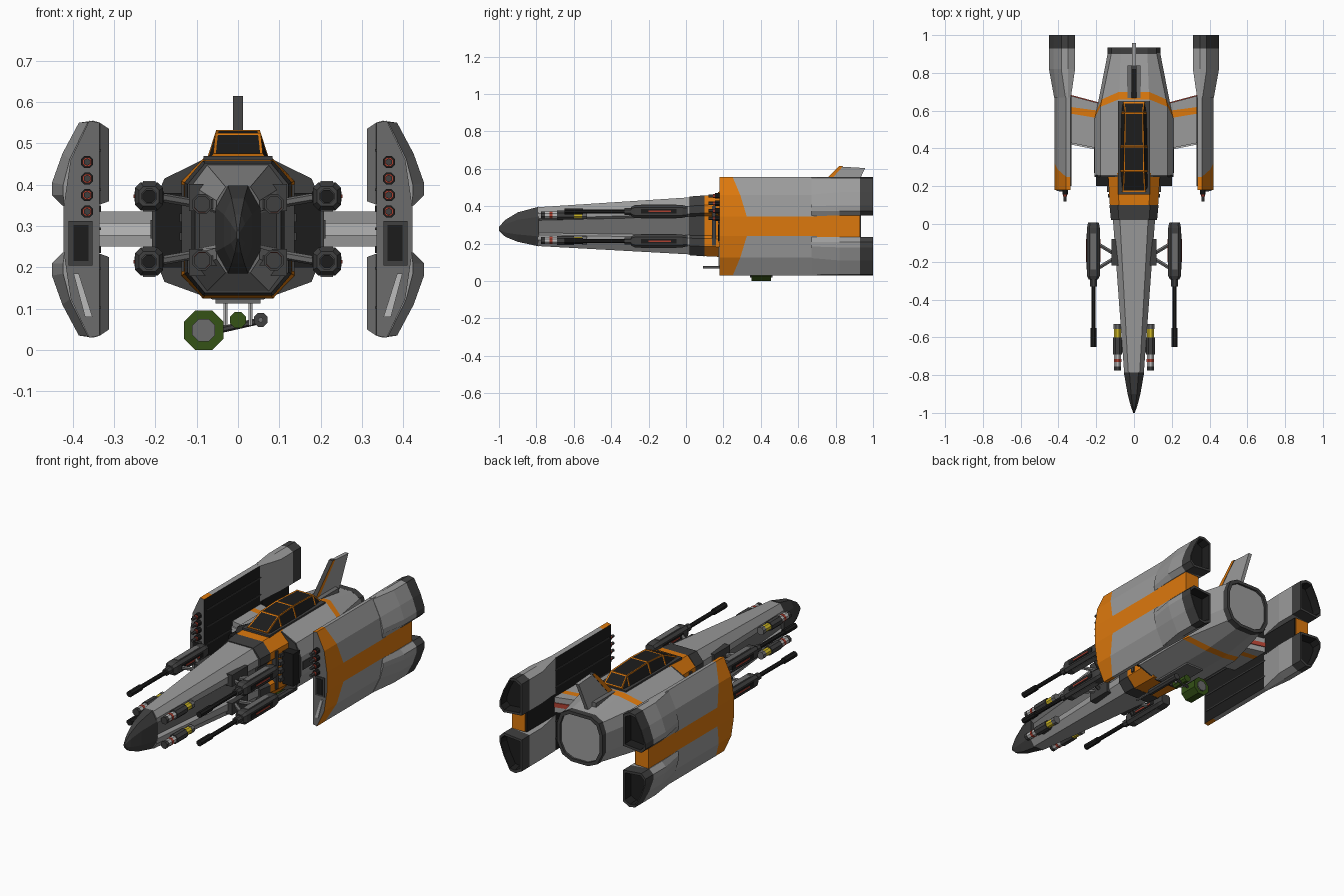
import bpy, bmesh, math
from mathutils import Vector

if "Cube" in bpy.data.objects:
    bpy.data.objects.remove(bpy.data.objects["Cube"])

COLORS = {
    "hull_grey": (0.33, 0.33, 0.33), "mid_grey": (0.15, 0.15, 0.15), "dark_grey": (0.05, 0.05, 0.05),
    "black": (0.012, 0.012, 0.012), "orange": (0.72, 0.19, 0.004), "green": (0.035, 0.085, 0.008),
    "yellow": (0.65, 0.5, 0.02), "red": (0.42, 0.05, 0.03), "light_grey": (0.5, 0.5, 0.5)}
MATS = {}
for key, rgb in COLORS.items():
    MATS[key] = bpy.data.materials.new(key)
    MATS[key].diffuse_color = (*rgb, 1)


def finish(name, bm, mats, mirror):
    bmesh.ops.recalc_face_normals(bm, faces=bm.faces)
    me = bpy.data.meshes.new(name)
    bm.to_mesh(me)
    bm.free()
    for m in mats:
        me.materials.append(MATS[m])
    ob = bpy.data.objects.new(name, me)
    bpy.context.collection.objects.link(ob)
    if mirror:
        ob.modifiers.new("Mirror", 'MIRROR')
    return ob


def loft(name, rings, mats, rule=None, mirror=False, inset=None):
    """Skin closed rings. rule(segment, centre, normal) gives a material index; segment -1 / n are the caps."""
    if isinstance(mats, str):
        mats = [mats]
    bm = bmesh.new()
    vs = [[bm.verts.new(p) for p in r] for r in rings]
    n, seg = len(rings[0]), {}
    seg[bm.faces.new(vs[0])] = -1
    for s in range(len(rings) - 1):
        for i in range(n):
            j = (i + 1) % n
            seg[bm.faces.new((vs[s][i], vs[s][j], vs[s + 1][j], vs[s + 1][i]))] = s
    seg[bm.faces.new(vs[-1])] = len(rings) - 1
    bmesh.ops.recalc_face_normals(bm, faces=bm.faces)
    if rule:
        for f, s in seg.items():
            f.material_index = rule(s, f.calc_center_median(), f.normal)
    if inset:  # glass panes inside a frame
        panes = [f for f in bm.faces if f.normal.z > -0.5]
        bmesh.ops.inset_individual(bm, faces=panes, thickness=inset, depth=-0.002)
        for f in panes:
            f.material_index = 1
    return finish(name, bm, mats, mirror)


def sym(y, half):
    """Left-right symmetric ring from right-hand (x, z) points, top to bottom; y may be one value per point."""
    ys = y if isinstance(y, (list, tuple)) else [y] * len(half)
    right = [(x, yy, z) for (x, z), yy in zip(half, ys)]
    return right + [(-x, yy, z) for x, yy, z in reversed(right)]


def box(name, x, y, z, mat, mirror=False):
    rings = [[(x[0], yy, z[0]), (x[1], yy, z[0]), (x[1], yy, z[1]), (x[0], yy, z[1])] for yy in y]
    return loft(name, rings, mat, mirror=mirror)


def tube(name, p0, p1, r, mat, n=8, mirror=False):
    p0, p1 = Vector(p0), Vector(p1)
    q = (p1 - p0).to_track_quat('Z', 'Y')
    ang = [(i + 0.5) * math.tau / n for i in range(n)]
    rings = [[p + q @ Vector((r * math.cos(a), r * math.sin(a), 0)) for a in ang] for p in (p0, p1)]
    return loft(name, rings, mat, mirror=mirror)


def scaled(ring, k, y):
    c = sum((Vector(p) for p in ring), Vector()) / len(ring)
    return [(c.x + (p[0] - c.x) * k, y, c.z + (p[2] - c.z) * k) for p in ring]


# nose cone
def nose(y, w, zt, zb):
    m = (zt + zb) / 2
    h = (zt - zb) / 2
    return sym(y, [(w * 0.45, zt), (w, m + h * 0.5), (w, m - h * 0.5), (w * 0.45, zb)])
loft("nose_cone", [nose(-1, 0.004, 0.29, 0.268), nose(-0.965, 0.017, 0.328, 0.236), nose(-0.9, 0.034, 0.367, 0.21),
                   nose(-0.785, 0.054, 0.398, 0.185)], "dark_grey")

# forward fuselage with a recessed channel along each side
def fore(y, t, w, zt, zb):
    s, m = (zt - zb) / 0.31, (zt + zb) / 2
    return sym(y, [(t, zt), (w, m + 0.105 * s), (w, m + 0.065 * s), (w - 0.018, m + 0.05 * s),
                   (w - 0.018, m - 0.05 * s), (w, m - 0.065 * s), (w, m - 0.105 * s), (t, zb)])
loft("forward_fuselage", [fore(-0.79, 0.03, 0.052, 0.395, 0.187), fore(0.03, 0.075, 0.112, 0.448, 0.142)],
     ["hull_grey", "mid_grey"], lambda s, c, n: 1 if abs(n.z) < 0.75 and abs(c.z - 0.293) < 0.06 else 0)
loft("neck_frame", [fore(0.02, 0.08, 0.122, 0.452, 0.138), fore(0.1, 0.085, 0.13, 0.458, 0.132)], "dark_grey")
loft("neck_band", [fore(0.1, 0.08, 0.128, 0.458, 0.133), fore(0.27, 0.085, 0.138, 0.463, 0.125)], "orange")
box("neck_side_frame", (0.11, 0.137), (0.14, 0.16), (0.19, 0.4), "dark_grey", True)
for i in range(4):
    z = 0.22 + i * 0.045
    box(f"neck_vent_{i}", (0.11, 0.142), (0.17, 0.25), (z, z + 0.02), "dark_grey", True)

# main hull, with an orange chevron stripe
MID = [(0.08, 0.463), (0.178, 0.415), (0.208, 0.345), (0.208, 0.24), (0.178, 0.165), (0.06, 0.122)]
TAIL = [(0.07, 0.425), (0.115, 0.40), (0.135, 0.345), (0.135, 0.24), (0.105, 0.18), (0.05, 0.155)]
NEAR = [(a * 0.87 + b * 0.13, c * 0.87 + d * 0.13) for (a, c), (b, d) in zip(MID, TAIL)]
stripe = [0.66, 0.62, 0.56, 0.56, 0.62, 0.66]
loft("main_hull", [sym(0.26, MID), sym(stripe, MID), sym([y + 0.04 for y in stripe], NEAR), sym(0.925, TAIL)],
     ["hull_grey", "orange", "black"], lambda s, c, n: {-1: 2, 1: 1}.get(s, 0))
loft("hull_front_rim", [sym(0.25, MID), sym(0.262, MID),
                        sym(0.262, [(x * 0.9, 0.293 + (z - 0.293) * 0.9) for x, z in MID])], "dark_grey")
box("intake_fairing", (0.13, 0.2), (0.2, 0.26), (0.2, 0.38), "black", True)
box("hull_side_strip", (0.2, 0.212), (0.27, 0.42), (0.27, 0.315), "dark_grey", True)

# main engine exhaust with spokes
tail = sym(0.92, TAIL)
loft("main_exhaust", [scaled(tail, 1.03, 0.9), scaled(tail, 1.03, 0.935), scaled(tail, 0.9, 0.935),
                      scaled(tail, 0.88, 0.91)], ["dark_grey", "black"], lambda s, c, n: 1 if s == 3 else 0)
for i in range(3):
    a = math.pi / 2 + i * math.pi / 3
    dx, dz = 0.112 * math.cos(a), 0.112 * math.sin(a)
    tube(f"exhaust_spoke_{i}", (-dx, 0.918, 0.291 - dz), (dx, 0.918, 0.291 + dz), 0.007, "dark_grey", 4)

# canopy: orange frame, dark panes
def cab(y, b, t, zt):
    return [(b, y, 0.455), (t, y, zt), (-t, y, zt), (-b, y, 0.455)]
loft("canopy", [cab(0.17, 0.078, 0.06, 0.475), cab(0.28, 0.078, 0.055, 0.525), cab(0.41, 0.077, 0.053, 0.532),
                cab(0.59, 0.072, 0.05, 0.525), cab(0.645, 0.066, 0.055, 0.475)], ["orange", "black"], inset=0.009)
box("canopy_sill", (-0.084, 0.084), (0.155, 0.65), (0.45, 0.47), "dark_grey")

# tail fin
def fin(x, pts):
    return [(x, y, z) for y, z in pts]
blade = [(0.66, 0.44), (0.82, 0.612), (0.958, 0.604), (0.87, 0.42)]
loft("tail_fin", [fin(-0.01, blade), fin(0.01, blade)], "hull_grey")
edge = [(0.655, 0.45), (0.818, 0.615), (0.84, 0.614), (0.69, 0.45)]
loft("fin_leading_edge", [fin(-0.012, edge), fin(0.012, edge)], ["dark_grey", "orange"],
     lambda s, c, n: 1 if abs(n.x) > 0.9 else 0)
box("fin_root", (-0.035, 0.035), (0.645, 0.84), (0.42, 0.462), "mid_grey")

# pylons joining hull and pods
def pyl(ya, yb, h=0.0425):
    return [(0.19, ya, 0.2925 - h), (0.34, yb, 0.2925 - h), (0.34, yb, 0.2925 + h), (0.19, ya, 0.2925 + h)]
loft("pylon", [pyl(0.40, 0.43), pyl(0.56, 0.585), pyl(0.60, 0.62), pyl(0.64, 0.68)], ["hull_grey", "orange"],
     lambda s, c, n: 1 if s == 1 else 0, True)
loft("pylon_glow", [pyl(0.63, 0.67, 0.012), pyl(0.645, 0.685, 0.012)], "red", mirror=True)
loft("pylon_front_band", [pyl(0.392, 0.422, 0.015), pyl(0.41, 0.44, 0.015)], "light_grey", mirror=True)

# side pods: orange nose and centre band, black inner wall
POD = [(0.335, 0.035), (0.335, 0.55), (0.36, 0.555), (0.405, 0.46), (0.422, 0.345),
       (0.422, 0.24), (0.405, 0.125), (0.36, 0.03)]
def pod(ys):
    return [(x, y, z) for (x, z), y in zip(POD, ys)]
def pod_rule(s, c, n):
    if s == -1:
        return 3
    if n.x < -0.8:
        return 2
    return 1 if s == 0 or (n.x > 0.95 and 0.25 < c.z < 0.33) else 0
loft("side_pod", [pod([0.18] * 8), pod([0.25, 0.25, 0.25, 0.29, 0.325, 0.325, 0.29, 0.25]), pod([0.7] * 8)],
     ["hull_grey", "orange", "black", "mid_grey"], pod_rule, True)
box("pod_centre_band", (0.34, 0.4215), (0.69, 0.93), (0.235, 0.35), "orange", True)
box("pod_centre_inner", (0.332, 0.341), (0.69, 0.925), (0.235, 0.35), "black", True)
box("pod_front_slot", (0.352, 0.41), (0.175, 0.19), (0.205, 0.312), "dark_grey", True)
box("pod_front_opening", (0.362, 0.398), (0.172, 0.19), (0.215, 0.302), "black", True)
loft("pod_front_lamp", [[(0.352, y, 0.08), (0.37, y, 0.08), (0.398, y, 0.185), (0.385, y, 0.185)]
                        for y in (0.175, 0.19)], "light_grey", mirror=True)
for i in range(5):
    z = 0.1 + i * 0.095
    box(f"pod_inner_rib_{i}", (0.332, 0.337), (0.2, 0.68), (z, z + 0.006), "dark_grey", True)
for i in range(4):
    z = 0.335 + i * 0.04
    tube(f"pod_gun_{i}", (0.365, 0.12, z), (0.365, 0.19, z), 0.009, "dark_grey", 6, True)
    tube(f"pod_gun_collar_{i}", (0.365, 0.155, z), (0.365, 0.185, z), 0.016, "black", 8, True)
    tube(f"pod_gun_band_{i}", (0.365, 0.145, z), (0.365, 0.155, z), 0.012, "red", 8, True)

# pod thrusters, upper and lower
BIG = [(0.312, 0.36), (0.312, 0.535), (0.35, 0.555), (0.385, 0.55), (0.425, 0.475), (0.45, 0.405),
       (0.45, 0.375), (0.425, 0.35)]
SMALL = [(0.334, 0.352), (0.334, 0.55), (0.35, 0.555), (0.363, 0.552), (0.407, 0.462), (0.423, 0.4),
         (0.423, 0.375), (0.421, 0.348)]
for label, flip in (("upper", 1), ("lower", -1)):
    def ring(pts, y):
        return [(x, y, 0.2925 + flip * (z - 0.2925)) for x, z in pts]
    big = ring(BIG, 1.0)
    loft(f"{label}_thruster", [ring(SMALL, 0.67), ring(BIG, 0.82), ring(BIG, 0.93), big, scaled(big, 0.86, 1.0),
                               scaled(big, 0.8, 0.95)], ["hull_grey", "dark_grey", "black"],
         lambda s, c, n: 2 if s >= 4 else 1 if s >= 2 else 0, True)

# cannons on struts and small launchers around the nose
for label, z, d in (("upper", 0.372, 1), ("lower", 0.214, -1)):
    def gun(y, r):
        k = r * 0.6
        return [(0.215 + a, y, z + b) for a, b in ((r, k), (k, r), (-k, r), (-r, k), (-r, -k), (-k, -r), (k, -r), (r, -k))]
    loft(f"{label}_cannon_body", [gun(-0.295, 0.024), gun(-0.275, 0.034), gun(-0.02, 0.034), gun(0.008, 0.028)],
         "dark_grey", mirror=True)
    box(f"{label}_cannon_side_slot", (0.179, 0.251), (-0.24, -0.05), (z - 0.012, z + 0.012), "black", True)
    box(f"{label}_cannon_cell", (0.177, 0.253), (-0.2, -0.08), (z - 0.004, z + 0.004), "red", True)
    box(f"{label}_cannon_plate", (0.2, 0.23), (-0.24, -0.05), (z - 0.037, z + 0.037), "mid_grey", True)
    tube(f"{label}_cannon_barrel", (0.215, -0.56, z), (0.215, -0.29, z), 0.012, "black", 8, True)
    tube(f"{label}_cannon_muzzle", (0.215, -0.65, z), (0.215, -0.55, z), 0.017, "black", 8, True)
    tube(f"{label}_cannon_collar", (0.215, -0.33, z), (0.215, -0.29, z), 0.02, "dark_grey", 8, True)
    for i, y in enumerate((-0.24, -0.1)):
        tube(f"{label}_cannon_strut_{i}", (0.2, y, z), (0.085, -0.17, z - 0.02 * d), 0.011, "mid_grey", 6, True)
    box(f"{label}_cannon_mount", (0.08, 0.118), (-0.22, -0.08), (z - 0.035, z + 0.03), "dark_grey", True)
    zl = 0.285 + d * 0.068
    for part, y0, y1, r, m in (("tip", -0.775, -0.755, 0.021, "dark_grey"), ("head", -0.755, -0.69, 0.02, "light_grey"),
                               ("band", -0.73, -0.715, 0.0215, "red"), ("body", -0.69, -0.6, 0.026, "dark_grey"),
                               ("charge", -0.6, -0.555, 0.02, "yellow"), ("cap", -0.555, -0.53, 0.022, "mid_grey")):
        tube(f"{label}_launcher_{part}", (0.087, y0, zl), (0.087, y1, zl), r, m, 8, True)
    box(f"{label}_launcher_mount", (0.03, 0.08), (-0.68, -0.61), (zl - 0.012, zl + 0.012), "dark_grey", True)

# underslung equipment
box("belly_plate", (-0.055, 0.055), (0.27, 0.5), (0.113, 0.13), "mid_grey")
for i, x in enumerate((-0.03, 0.03)):
    tube(f"belly_strut_{i}", (x, 0.38, 0.06), (x, 0.38, 0.12), 0.006, "light_grey", 6)
tube("belly_tank", (-0.083, 0.35, 0.048), (-0.083, 0.455, 0.048), 0.052, "green")
tube("belly_tank_cap", (-0.083, 0.343, 0.048), (-0.083, 0.462, 0.048), 0.03, "mid_grey")
tube("belly_pump", (0, 0.34, 0.073), (0, 0.44, 0.073), 0.021, "green")
tube("belly_pipe", (-0.06, 0.4, 0.045), (0.05, 0.4, 0.07), 0.008, "dark_grey", 6)
tube("belly_gun", (0.055, 0.2, 0.073), (0.055, 0.42, 0.073), 0.018, "dark_grey")
tube("belly_gun_barrel", (0.055, 0.09, 0.073), (0.055, 0.2, 0.073), 0.007, "mid_grey", 6)

for m in bpy.data.materials:
    if m.users and not m.is_grease_pencil:
        m.use_nodes = True
        m.node_tree.nodes["Principled BSDF"].inputs["Base Color"].default_value = m.diffuse_color
